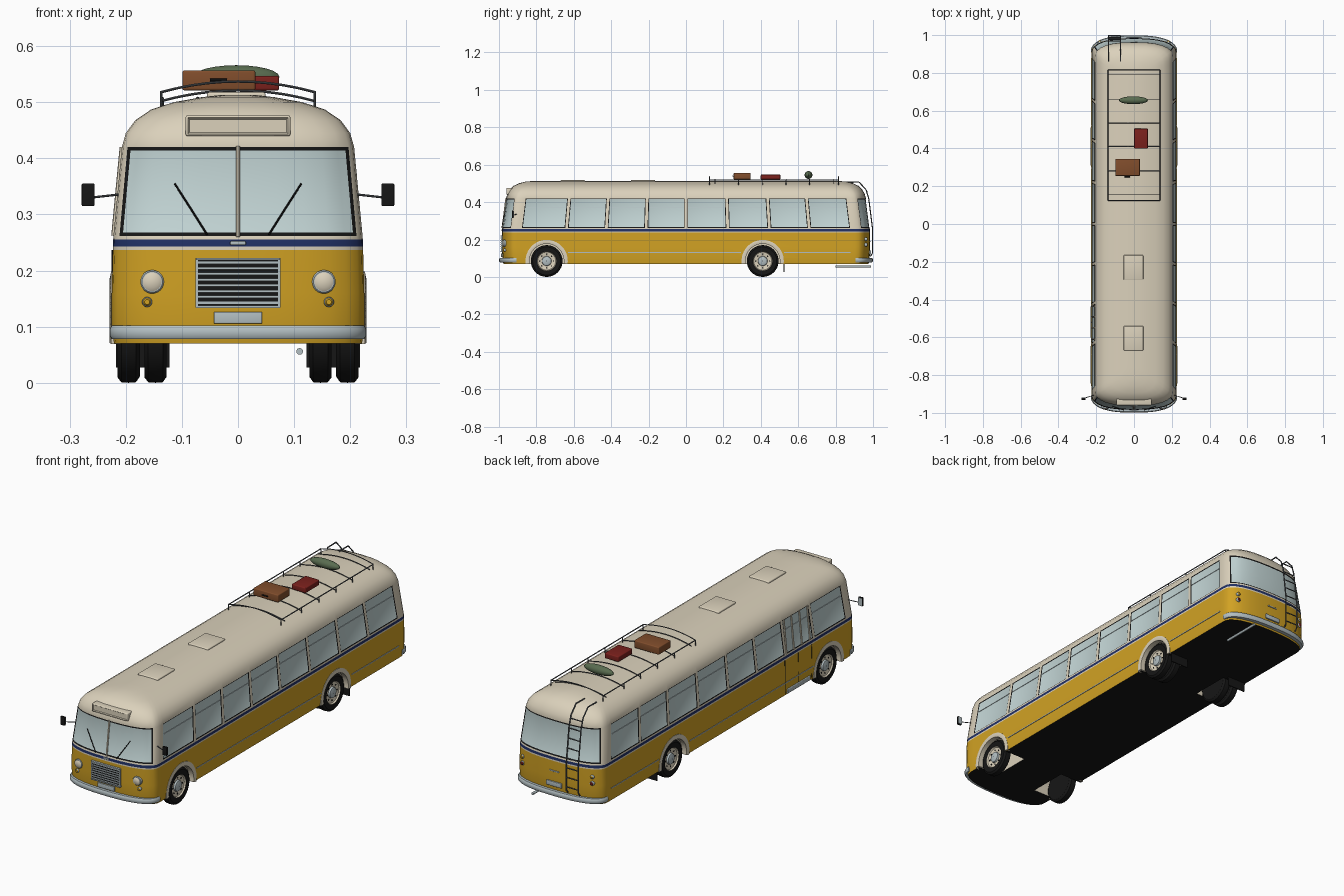
import bpy, bmesh, math
from mathutils import Vector, Matrix

if "Cube" in bpy.data.objects:
    bpy.data.objects.remove(bpy.data.objects["Cube"])

# Palette
MATS = {}
for mat_name, rgb in dict(
        yellow=(.64, .36, .017), cream=(.71, .64, .50), navy=(.015, .03, .13),
        glass=(.54, .66, .66), black=(.008, .008, .008), chrome=(.45, .52, .54),
        steel=(.1, .11, .12), brown=(.22, .075, .025), red=(.2, .015, .012),
        green=(.1, .15, .08)).items():
    m = bpy.data.materials.new(mat_name + " paint")
    m.use_nodes = True
    m.diffuse_color = (*rgb, 1)
    m.node_tree.nodes["Principled BSDF"].inputs["Base Color"].default_value = (*rgb, 1)
    MATS[mat_name] = m


def smooth(me, deg=35):
    me.polygons.foreach_set("use_smooth", [True] * len(me.polygons))
    me.set_sharp_from_angle(angle=math.radians(deg))


def make(name, bm, *mats):
    bmesh.ops.recalc_face_normals(bm, faces=bm.faces[:])
    me = bpy.data.meshes.new(name)
    bm.to_mesh(me)
    bm.free()
    for k in mats:
        me.materials.append(MATS[k])
    smooth(me)
    ob = bpy.data.objects.new(name, me)
    bpy.context.scene.collection.objects.link(ob)
    return ob


def add_cyl(bm, a, b, r, r2=None, seg=16):
    a, b = Vector(a), Vector(b)
    rot = (b - a).to_track_quat('Z', 'Y').to_matrix().to_4x4()
    bmesh.ops.create_cone(bm, cap_ends=True, segments=seg, radius1=r,
                          radius2=r if r2 is None else r2, depth=(b - a).length,
                          matrix=Matrix.Translation((a + b) / 2) @ rot)


def add_box(bm, c, s, bevel=0):
    vs = bmesh.ops.create_cube(bm, size=1, matrix=Matrix.Translation(c) @ Matrix.Diagonal((*s, 1)))["verts"]
    if bevel:
        edges = list({e for v in vs for e in v.link_edges})
        bmesh.ops.bevel(bm, geom=edges, offset=bevel, segments=3, profile=.5, affect='EDGES')


def box(name, c, s, mat, bevel=0):
    bm = bmesh.new()
    add_box(bm, c, s, bevel)
    return make(name, bm, mat)


def rods(name, pairs, r, mat, seg=8):
    bm = bmesh.new()
    for a, b in pairs:
        add_cyl(bm, a, b, r, seg=seg)
    return make(name, bm, mat)


def path(name, pts, r, mat):
    return rods(name, zip(pts, pts[1:]), r, mat)


def loft(bm, rows, wrap=True, ends=True):
    """Skin a list of rows; returns (row, column, face) for each quad."""
    vs = [[bm.verts.new(p) for p in row] for row in rows]
    n, out = len(rows[0]), []
    for i in range(len(rows) - 1):
        for j in range(n if wrap else n - 1):
            k = (j + 1) % n
            out.append((i, j, bm.faces.new((vs[i][j], vs[i][k], vs[i + 1][k], vs[i + 1][j]))))
    if ends:
        bm.faces.new(vs[0])
        bm.faces.new(vs[-1])
    return out


# Body shape: height, half width, half length
RINGS = [(.07, .221, .976), (.10, .225, .982), (.16, .225, .984), (.237, .223, .984),
         (.243, .223, .984), (.255, .2225, .983), (.262, .222, .982), (.42, .207, .962),
         (.445, .2, .955), (.468, .183, .942), (.487, .155, .922), (.5, .115, .895),
         (.509, .065, .86), (.513, .03, .82)]
D = .08
PILLARS = [-.63, -.42, -.21, 0, .22, .44, .65]


def size_at(z):
    for (z0, w0, l0), (z1, w1, l1) in zip(RINGS, RINGS[1:]):
        if z <= z1:
            t = (z - z0) / (z1 - z0)
            return w0 + t * (w1 - w0), l0 + t * (l1 - l0)


def skin(x, z, sgn=-1, out=0):
    """Point on the front (-1) or rear (1) end of the body."""
    w, l = size_at(z)
    return Vector((x, sgn * (l - D + D * (1 - abs(x / w) ** 2.5) ** .4 + out), z))


# Plan columns: width factor, straight length factor, end cap factor
def cap(t, sgn):
    t = math.radians(t)
    return (math.sin(t) ** .8, sgn, sgn * max(math.cos(t), 0) ** .8)


ANGLES = [0, 14, 28, 42, 56, 70, 80, 90]
side_ys = [-.865] + [p + e for p in PILLARS for e in (-.007, .007)] + [.865]
half = ([cap(t, -1) for t in ANGLES] + [(1, y / .89, 0) for y in side_ys]
        + [cap(t, 1) for t in reversed(ANGLES)])
cols = half + [(-s, f, c) for s, f, c in half[-2:0:-1]]

# Body shell, banded by height, with inset windows
SLOTS = ["yellow", "cream", "navy", "glass", "black"]
bm = bmesh.new()
screens, windows = [], []
for i, j, f in loft(bm, [[(w * s, (l - D) * k + D * c, z) for s, k, c in cols] for z, w, l in RINGS]):
    f.material_index = 0 if i < 3 else 2 if i == 4 else 1
    a, b = cols[j], cols[(j + 1) % len(cols)]
    if i == 6 and abs(a[0] + b[0]) / 2 < .96:
        screens.append(f)
    elif i == 6 and abs(a[1] - b[1]) > .05:
        windows.append(f)
bm.faces.ensure_lookup_table()
bm.faces[-2].material_index, bm.faces[-1].material_index = 4, 1
bmesh.ops.recalc_face_normals(bm, faces=bm.faces[:])
for group, rim in ((screens, .006), (windows, .004)):
    for f in group:
        f.material_index = 3
    for f in bmesh.ops.inset_region(bm, faces=group, thickness=rim, depth=-.002,
                                    use_even_offset=True)["faces"]:
        f.material_index = 4
body = make("body", bm, *SLOTS)

# Wheel wells
WHEELS = [(s, y) for s in (-1, 1) for y in (-.745, .41)]
WZ = .085
bm = bmesh.new()
for s, y in WHEELS:
    add_cyl(bm, (s * .11, y, WZ), (s * .3, y, WZ), .096, seg=40)
for f in bm.faces:
    f.material_index = 1
cutter = make("wheel_well_cutter", bm, *SLOTS)
cutter.hide_render = True
mod = body.modifiers.new("wells", 'BOOLEAN')
mod.operation, mod.solver, mod.object = 'DIFFERENCE', 'EXACT', cutter
deps = bpy.context.evaluated_depsgraph_get()
cut_mesh = bpy.data.meshes.new_from_object(body.evaluated_get(deps))
body.modifiers.clear()
body.data = cut_mesh
smooth(cut_mesh)
bpy.data.objects.remove(cutter)

# Wheels, arches and mud flaps
TYRE = [(.045, -.02), (.074, -.02), (.084, -.013), (.085, 0), (.084, .013), (.075, .02), (.052, .018),
        (.048, .012), (.026, .008), (.024, .016), (.012, .02), (.002, .02)]


def wheel(name, s, x, y):
    bm = bmesh.new()
    ring = [math.tau * k / 32 for k in range(32)]
    for i, j, f in loft(bm, [[(s * (x + h), y + r * math.cos(a), WZ + r * math.sin(a)) for a in ring]
                             for r, h in TYRE]):
        f.material_index = 0 if i < 6 else 1 if i < 8 else 2
    make(name, bm, "black", "cream", "chrome")


for s, y in WHEELS:
    tag = ("left" if s > 0 else "right") + ("_front" if y < 0 else "_rear")
    wheel(tag + "_wheel", s, .195, y)
    holes = [(y + .037 * math.cos(k * math.pi / 4), WZ + .037 * math.sin(k * math.pi / 4)) for k in range(8)]
    rods(tag + "_rim_holes", [((s * .2, *h), (s * .2065, *h)) for h in holes], .004, "black")
    if y > 0:
        wheel(tag + "_inner_wheel", s, .147, y)
        box(tag + "_mud_flap", (s * .17, .525, .052), (.095, .005, .05), "black")
    bm = bmesh.new()
    arc = [math.radians(-8 + 196 * k / 28) for k in range(29)]
    loft(bm, [[(s * x, y + r * math.cos(a), WZ + r * math.sin(a))
               for r, x in ((.092, .2), (.092, .226), (.1, .229), (.113, .226), (.113, .21))] for a in arc])
    make(tag + "_arch", bm, "cream")

# Bumpers
for sgn, name in ((-1, "front_bumper"), (1, "rear_bumper")):
    bm = bmesh.new()
    loft(bm, [[((.217 + o) * math.copysign(cap(abs(t), 1)[0], t),
                sgn * (.987 - D + (D + o) * cap(abs(t), 1)[2]), z)
               for o, z in ((-.012, .078), (.008, .078), (.012, .084), (.012, .096), (.008, .102), (-.012, .102))]
              for t in range(-90, 91, 6)])
    make(name, bm, "chrome")

# Grille, plates and badges
box("grille_back", skin(0, .178), (.146, .008, .086), "black")
bm = bmesh.new()
for k in range(8):
    add_box(bm, skin(0, .143 + k * .0102, out=.003), (.146, .008, .0045))
for s in (-1, 1):
    add_box(bm, skin(s * .0735, .178, out=.002), (.005, .012, .088))
    add_box(bm, skin(0, .178 + s * .0425, out=.003), (.15, .012, .004))
make("grille_bars", bm, "chrome")
box("front_plate", skin(0, .116, out=.002), (.086, .008, .021), "chrome", .002)
box("rear_plate", skin(0, .13, 1, .002), (.08, .008, .022), "chrome", .002)
box("front_badge", skin(0, .249, out=.001), (.028, .006, .007), "chrome", .002)
box("rear_badge", skin(0, .19, 1), (.05, .006, .006), "chrome", .002)


# Lamps
def lamp(name, x, z, sgn, r, mat):
    for part, r1, r2, o, m in (("bezel", r, r * .88, .007, "chrome"), ("lens", r * .82, r * .5, .011, mat)):
        bm = bmesh.new()
        add_cyl(bm, skin(x, z, sgn, -.012), skin(x, z, sgn, o * .6), r1, seg=24)
        add_cyl(bm, skin(x, z, sgn, o * .6), skin(x, z, sgn, o), r1, r2, 24)
        make(name + "_" + part, bm, m)


for s in (-1, 1):
    tag = "left_" if s > 0 else "right_"
    lamp(tag + "headlamp", s * .153, .18, -1, .021, "cream")
    lamp(tag + "front_indicator", s * .162, .144, -1, .009, "yellow")
    lamp(tag + "tail_lamp", s * .182, .172, 1, .01, "red")
    lamp(tag + "rear_indicator", s * .182, .202, 1, .009, "yellow")
    # Wipers and mirrors
    path(tag + "wiper", [skin(s * .055, .264, out=.004), skin(s * .084, .31, out=.003),
                         skin(s * .113, .355, out=.003)], .0018, "black")
    rods(tag + "mirror_arm", [((s * .208, -.905, .336), (s * .262, -.922, .33))], .002, "steel")
    box(tag + "mirror", (s * .267, -.926, .335), (.023, .01, .04), "black", .002)
    box(tag + "mirror_glass", (s * .267, -.92, .335), (.02, .003, .036), "chrome")
    # Side trim and sliding window rails
    bm = bmesh.new()
    for y0, y1 in ((-.63, .295), (.525, .88)):
        add_box(bm, (s * .225, (y0 + y1) / 2, .13), (.005, y1 - y0, .004))
    make(tag + "side_trim", bm, "chrome")
    xr = s * (size_at(.372)[0] - .001)
    edges = [-.865] + PILLARS + [.865]
    rods(tag + "window_rails", [((xr, a + .011, .372), (xr, b - .011, .372))
                                for a, b in zip(edges, edges[1:])], .0016, "chrome")

rods("screen_divider", [(skin(0, .26, out=0), skin(0, .422, out=0))], .004, "cream")

# Entrance door on the right
rods("door_posts", [((-.222, y, .262), (-.207, y, .42)) for y in (-.61, -.55, -.49, -.435)], .004, "cream")
rods("door_seams", [((-.2245, y, .08), (-.2235, y, .237)) for y in (-.62, -.52, -.42)], .0015, "black")
box("door_step", (-.222, -.52, .086), (.014, .17, .022), "chrome", .003)

# Destination box
bm = bmesh.new()
add_box(bm, (0, -.938, .458), (.187, .044, .037), .004)
bm.normal_update()
face = min(bm.faces, key=lambda f: f.calc_center_median().y)
bmesh.ops.inset_region(bm, faces=[face], thickness=.004, depth=-.004)
make("destination_box", bm, "cream")

# Roof hatches
for y, name in ((-.23, "front_hatch"), (-.605, "middle_hatch")):
    box(name, (-.003, y, .511), (.104, .13, .014), "cream", .004)

# Roof rack
XS = [.137 * k / 5 for k in range(-5, 6)]
for n, y in enumerate((.125, .155, .28, .41, .535, .66, .79, .815)):
    top = .537 if n in (0, 7) else .521
    path("rack_bar_%d" % (n + 1), [(x, y, top - .019 * (x / .137) ** 2) for x in XS], .0022, "steel")
rods("rack_rails", [((s * .137, .125, .518), (s * .137, .815, .518)) for s in (-1, 1)], .0025, "steel")
rods("rack_posts", [((s * .137, y, .488), (s * .137, y, .518)) for s in (-1, 1)
                    for y in (.125, .28, .41, .535, .66, .815)], .0022, "steel")

# Luggage
box("brown_suitcase", (-.034, .3, .539), (.13, .09, .036), "brown", .004)
rods("suitcase_handle", [((-.05, .25, .539), (-.02, .25, .539))], .003, "black")
box("red_suitcase", (.037, .452, .534), (.073, .105, .026), "red", .004)
bm = bmesh.new()
bmesh.ops.create_uvsphere(bm, u_segments=20, v_segments=12, radius=1,
                          matrix=Matrix.Translation((-.003, .655, .545)) @ Matrix.Diagonal((.077, .021, .021, 1)))
make("green_bedroll", bm, "green")

# Rear ladder
for x, name in ((-.135, "ladder_outer_rail"), (-.072, "ladder_inner_rail")):
    path(name, [(x, .985, .11), (x, .997, .125), (x, .997, .26), (x, .977, .42), (x, .962, .468),
                (x, .925, .507), (x, .86, .506)], .003, "steel")
rods("ladder_rungs", [((-.135, y, z), (-.072, y, z)) for z in
                      (.14, .185, .23, .275, .32, .365, .41, .455)
                      for y in [.997 if z < .26 else .997 - (z - .26) * .14]], .0026, "steel")

# Exhaust
rods("exhaust_pipe", [((.11, .8, .056), (.11, .99, .056))], .006, "chrome", 12)
